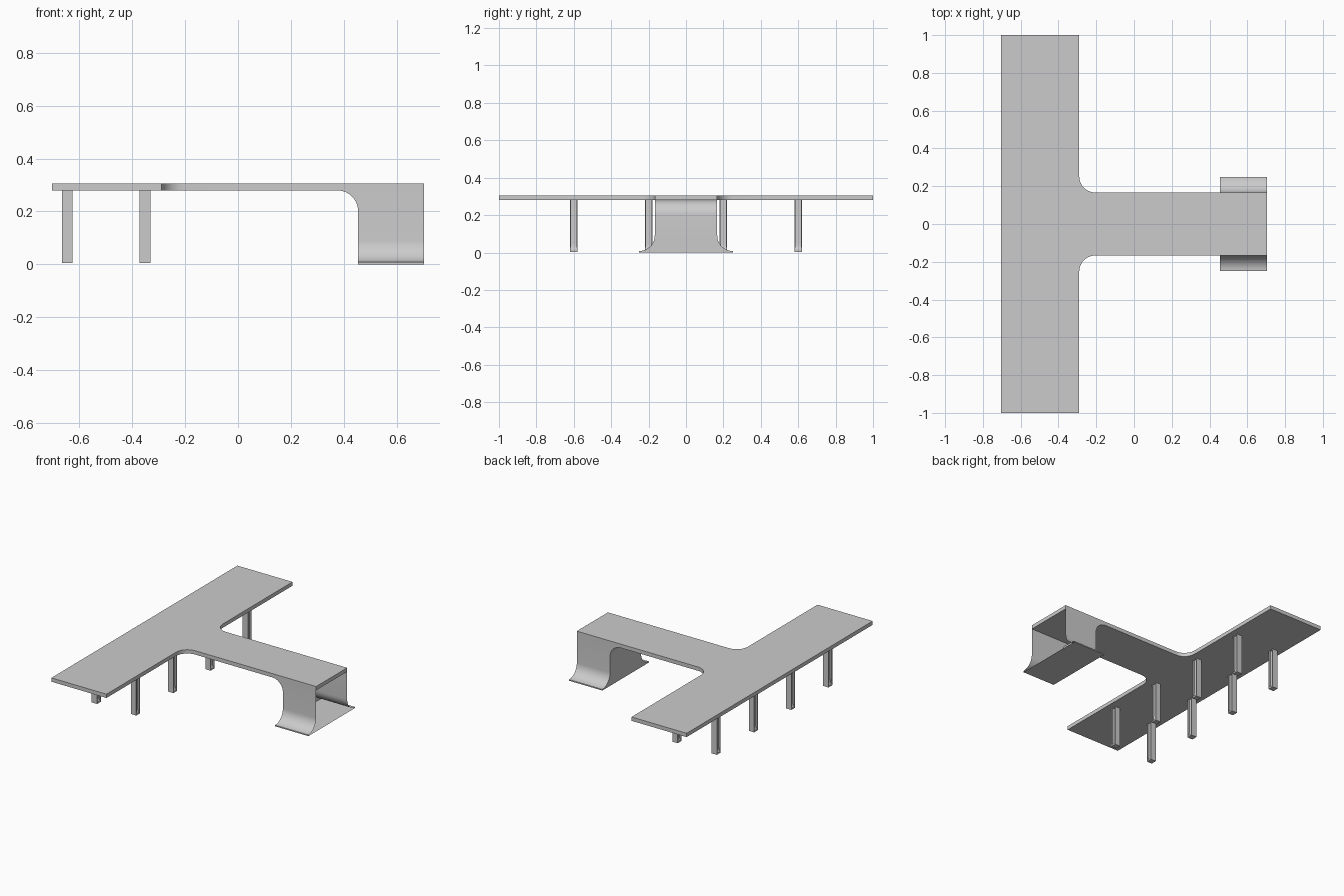
import bpy, bmesh
from math import sin, cos, pi

if "Cube" in bpy.data.objects:
    bpy.data.objects.remove(bpy.data.objects["Cube"])


def arc(cx, cz, r, a0, a1, n=10):
    return [(cx + r * cos(a0 + (a1 - a0) * i / n),
             cz + r * sin(a0 + (a1 - a0) * i / n)) for i in range(n + 1)]


def finish(name, bm, smooth=False):
    bmesh.ops.remove_doubles(bm, verts=bm.verts, dist=1e-5)
    bmesh.ops.recalc_face_normals(bm, faces=bm.faces)
    me = bpy.data.meshes.new(name)
    bm.to_mesh(me)
    bm.free()
    ob = bpy.data.objects.new(name, me)
    bpy.context.collection.objects.link(ob)
    if smooth:
        bpy.ops.object.select_all(action='DESELECT')
        ob.select_set(True)
        bpy.context.view_layer.objects.active = ob
        bpy.ops.object.shade_smooth_by_angle()
    return ob


def prism(bm, base, offset):
    f = bm.faces.new([bm.verts.new(p) for p in base])
    top = bmesh.ops.extrude_face_region(bm, geom=[f], use_keep_orig=True)
    bmesh.ops.translate(bm, vec=offset,
                        verts=[v for v in top['geom'] if isinstance(v, bmesh.types.BMVert)])


X, BX, HY, R = 0.705, -0.29, 0.167, 0.085   # half length, bar edge, arm half width, fillet
Z0, Z1 = 0.28, 0.306

# T-shaped table top with rounded inner corners
upper = [(X, HY)] + arc(BX + R, HY + R, R, 1.5 * pi, pi) + [(BX, 1), (-X, 1)]
outline = upper + [(x, -y) for x, y in reversed(upper)]
bm = bmesh.new()
prism(bm, [(x, y, Z0) for x, y in outline], (0, 0, Z1 - Z0))
finish("table_top", bm, True)

# Hollow end support: flared sides and floor, open at the end
SX, FR = 0.455, 0.08
flare = [(HY, Z0)] + arc(HY + 0.083, 0.091, 0.083, pi, 1.5 * pi) + [(HY + 0.083, 0)]
section = flare + [(-y, z) for y, z in reversed(flare)]
bm = bmesh.new()
for (ya, za), (yb, zb) in zip(section, section[1:]):
    bm.faces.new([bm.verts.new(p) for p in
                  ((SX, ya, za), (X, ya, za), (X, yb, zb), (SX, yb, zb))])
curve = arc(SX - FR, Z0 - FR, FR, 0, pi / 2)
# inner end wall with its curve up into the top
back = [(y, z) for y, z in section if z < Z0]
back = [(-HY, Z0 - FR), (HY, Z0 - FR)] + back
bm.faces.new([bm.verts.new((SX, y, z)) for y, z in back])
for (xa, za), (xb, zb) in zip(curve, curve[1:]):
    bm.faces.new([bm.verts.new(p) for p in
                  ((xa, -HY, za), (xa, HY, za), (xb, HY, zb), (xb, -HY, zb))])
# side gussets closing the curve
for s in (-1, 1):
    bm.faces.new([bm.verts.new((x, s * HY, z)) for x, z in [(SX, Z0)] + curve])
finish("end_support", bm, True)

# Legs: square posts with a channel in both faces, scooped out at the foot
W, ZB = 0.02, 0.004
half = [(0.009, Z0), (0.009, 0.05)]
half += [(W - 0.011 * cos(t * pi / 12), 0.05 - 0.035 * sin(t * pi / 12)) for t in range(1, 7)]
half += [(W, ZB)]
web = half + [(-x, z) for x, z in reversed(half)]
for row, cx in (("outer", -0.647), ("inner", -0.352)):
    for i, cy in enumerate((-0.6, -0.2, 0.2, 0.6)):
        bm = bmesh.new()
        prism(bm, [(cx + x, cy - 0.014, z) for x, z in web], (0, 0.028, 0))
        for y0 in (cy - W, cy + 0.014):
            prism(bm, [(cx - W, y0, ZB), (cx + W, y0, ZB),
                       (cx + W, y0, Z0), (cx - W, y0, Z0)], (0, W - 0.014, 0))
        finish(f"{row}_leg_{i + 1}", bm, True)
